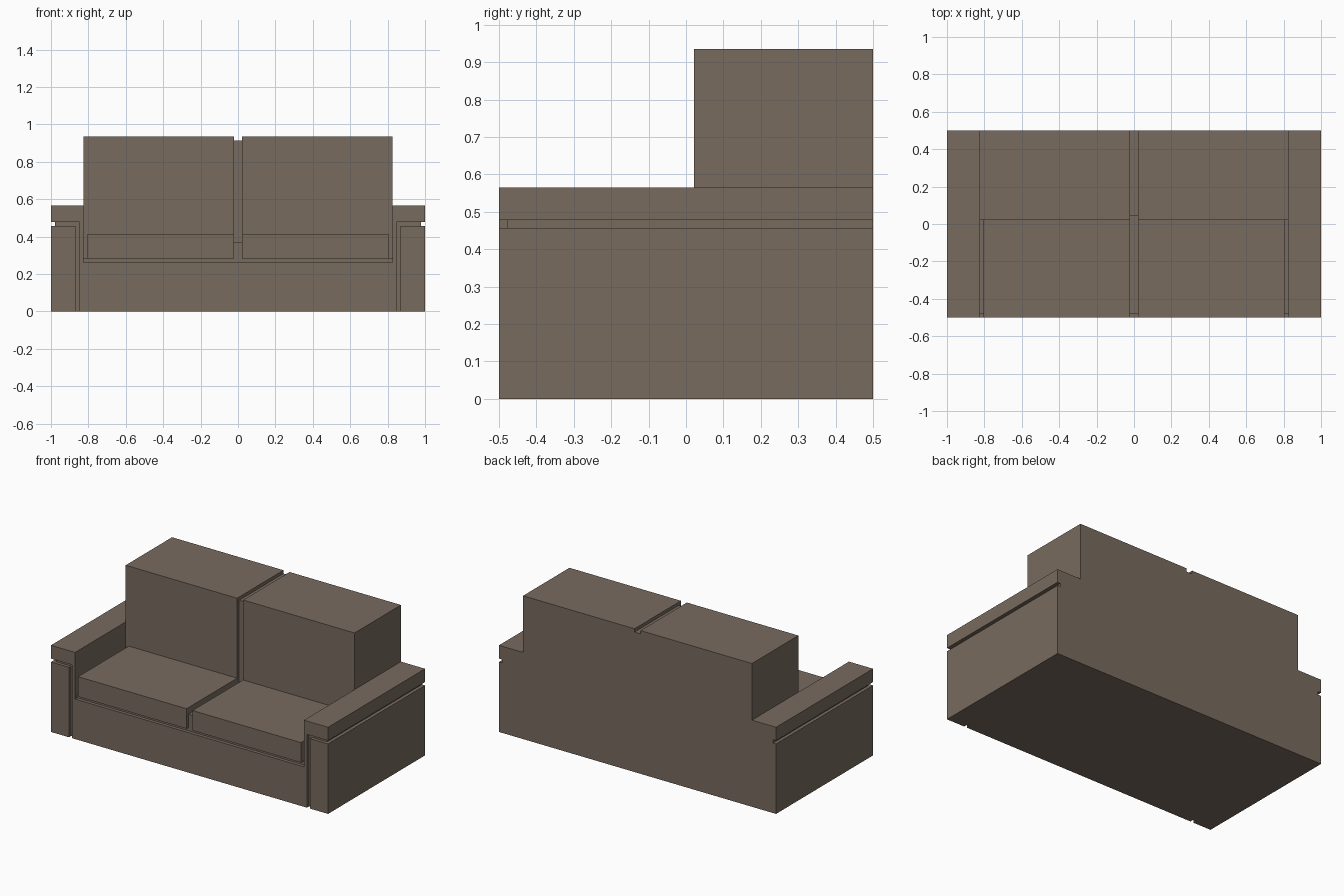
import bpy, bmesh, math
from mathutils import Matrix

if "Cube" in bpy.data.objects:
    bpy.data.objects.remove(bpy.data.objects["Cube"])

U = 1 / 46  # modelling module: the whole sofa sits on this grid

brown = bpy.data.materials.new("brown upholstery")
brown.diffuse_color = (0.188, 0.147, 0.114, 1)
brown.use_nodes = True
brown.node_tree.nodes["Principled BSDF"].inputs["Base Color"].default_value = brown.diffuse_color


def add(name, bm):
    bmesh.ops.recalc_face_normals(bm, faces=bm.faces)
    me = bpy.data.meshes.new(name)
    bm.to_mesh(me)
    bm.free()
    me.materials.append(brown)
    ob = bpy.data.objects.new(name, me)
    bpy.context.collection.objects.link(ob)
    return ob


def extrude_profile(name, pts, y0, y1):
    """Extrude an x-z outline from y0 to y1."""
    bm = bmesh.new()
    face = bm.faces.new([bm.verts.new((x, y0, z)) for x, z in pts])
    out = bmesh.ops.extrude_face_region(bm, geom=[face])
    verts = [g for g in out["geom"] if isinstance(g, bmesh.types.BMVert)]
    bmesh.ops.translate(bm, verts=verts, vec=(0, y1 - y0, 0))
    return add(name, bm)


def box(name, x0, x1, y0, y1, z0, z1):
    return extrude_profile(name, [(x0, z0), (x1, z0), (x1, z1), (x0, z1)], y0, y1)


# Frame: outer silhouette with side notches under the arm tops
half = [(46, 0), (46, 21), (45, 21), (45, 22), (46, 22), (46, 26), (38, 26), (38, 43)]
frame = extrude_profile("sofa_frame", half + [(-x, z) for x, z in reversed(half)], -23, 23)

# Cutters: seat space, slot under cushions, gap between back cushions
cutters = [
    box("seat_space_cutter", -38, 38, -30, 1, 13, 50),
    box("front_slot_cutter", -38, 38, -30, -22, 12, 15),
    box("back_gap_cutter", -1, 1, -30, 2, 13, 50),
    box("back_top_gap_cutter", -1, 1, -30, 30, 42, 50),
]
# Grooves on the arm fronts, shaped like an upside-down L
for s in (-1, 1):
    groove = [(39, -5), (40, -5), (40, 21), (50, 21), (50, 22), (39, 22)]
    cutters.append(extrude_profile("arm_groove_cutter", [(s * x, z) for x, z in groove], -30, -22))

for c in cutters:
    c.hide_render = True
    m = frame.modifiers.new("cut", "BOOLEAN")
    m.operation = "DIFFERENCE"
    m.solver = "EXACT"
    m.object = c
dg = bpy.context.evaluated_depsgraph_get()
cut_mesh = bpy.data.meshes.new_from_object(frame.evaluated_get(dg))
frame.modifiers.clear()
frame.data = cut_mesh
for c in cutters:
    bpy.data.objects.remove(c)

# Merge coplanar pieces left by the cuts
bm = bmesh.new()
bm.from_mesh(cut_mesh)
bmesh.ops.remove_doubles(bm, verts=bm.verts, dist=0.001)
bmesh.ops.dissolve_limit(bm, angle_limit=math.radians(1), verts=bm.verts, edges=bm.edges)
bm.to_mesh(cut_mesh)
bm.free()

# Seat cushions and the recessed strip between them
parts = [
    frame,
    box("left_seat_cushion", -37, -1, -23, 1, 13, 19),
    box("right_seat_cushion", 1, 37, -23, 1, 13, 19),
    box("cushion_divider", -1, 1, -22, 2, 13, 17),
]
for p in parts:
    p.data.transform(Matrix.Scale(U, 4))
